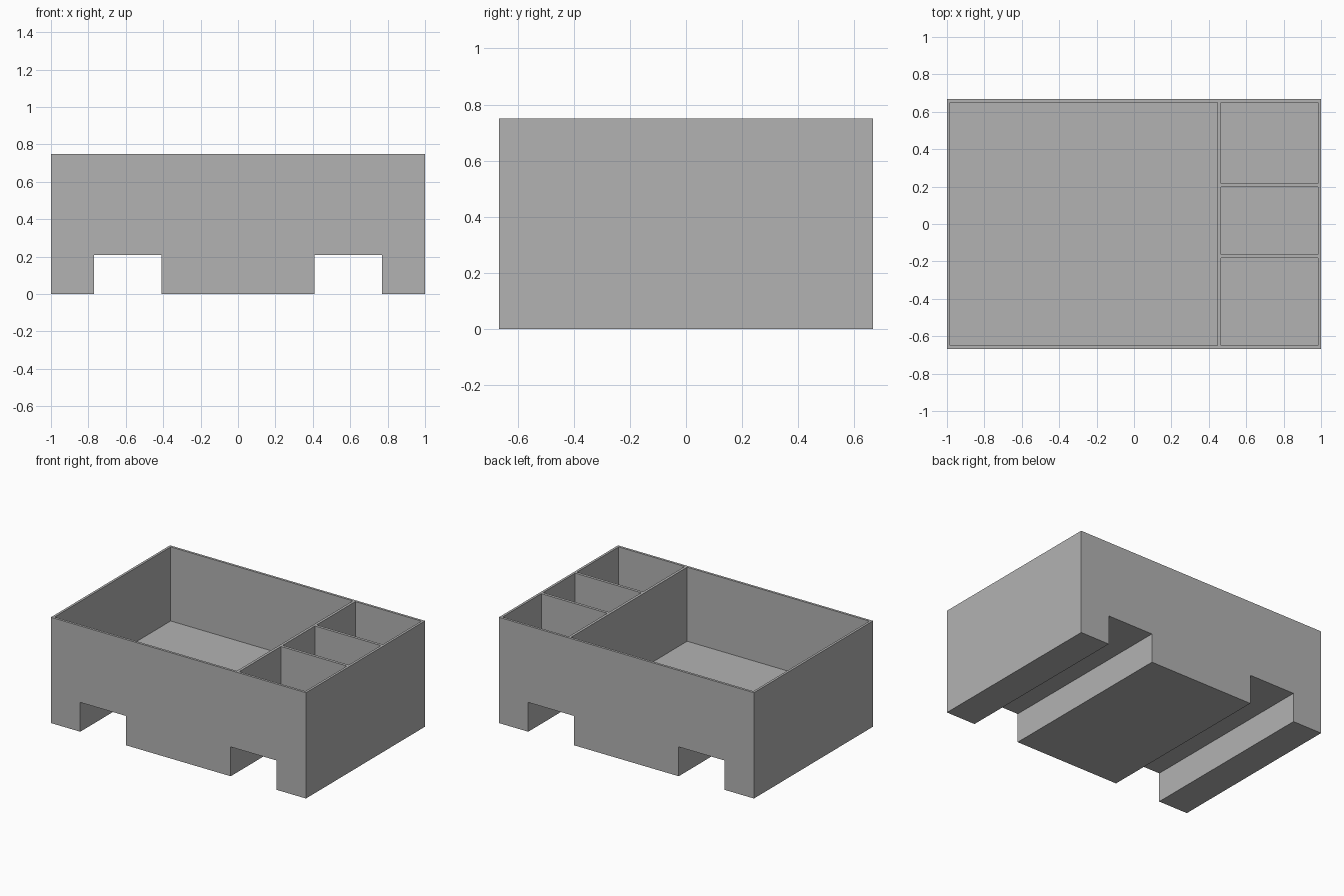
import bpy
import bmesh
from mathutils import Matrix, Vector

default = bpy.data.objects.get("Cube")
if default:
    bpy.data.objects.remove(default, do_unlink=True)

HALF_X, HALF_Y, HEIGHT = 1.0, 0.667, 0.75
WALL = 0.017
NOTCH_IN, NOTCH_OUT, NOTCH_TOP = 0.41, 0.77, 0.208
FLOOR = NOTCH_TOP + WALL

# Single flat colour
grey = bpy.data.materials.new("plain_grey")
grey.use_nodes = True
colour = (0.45, 0.45, 0.45, 1.0)
grey.diffuse_color = colour
grey.node_tree.nodes["Principled BSDF"].inputs["Base Color"].default_value = colour


def add_object(name, bm):
    bmesh.ops.recalc_face_normals(bm, faces=bm.faces)
    mesh = bpy.data.meshes.new(name)
    bm.to_mesh(mesh)
    bm.free()
    mesh.materials.append(grey)
    obj = bpy.data.objects.new(name, mesh)
    bpy.context.collection.objects.link(obj)
    return obj


def add_box(name, low, high):
    low, high = Vector(low), Vector(high)
    bm = bmesh.new()
    bmesh.ops.create_cube(bm, size=1.0, matrix=Matrix.Translation((low + high) / 2)
                          @ Matrix.Diagonal((high - low).to_4d()))
    return add_object(name, bm)


# Body: half the front outline, mirrored, extruded from front to back
half = [(NOTCH_IN, 0), (NOTCH_IN, NOTCH_TOP), (NOTCH_OUT, NOTCH_TOP),
        (NOTCH_OUT, 0), (HALF_X, 0), (HALF_X, HEIGHT)]
outline = half + [(-x, z) for x, z in reversed(half)]
bm = bmesh.new()
front = bm.faces.new([bm.verts.new((x, -HALF_Y, z)) for x, z in outline])
back = bmesh.ops.extrude_face_region(bm, geom=[front], use_keep_orig=True)
bmesh.ops.translate(bm, vec=(0, 2 * HALF_Y, 0),
                    verts=[v for v in back["geom"] if isinstance(v, bmesh.types.BMVert)])
body = add_object("tray_body", bm)

# Compartments: one large bay and a column of three small bays
IN_X, IN_Y = HALF_X - WALL, HALF_Y - WALL
bays = [(-IN_X, 0.446, -IN_Y, IN_Y)]
bays += [(0.465, IN_X, y0, y1)
         for y0, y1 in ((-IN_Y, -0.183), (-0.163, 0.197), (0.217, IN_Y))]

for x0, x1, y0, y1 in bays:
    cutter = add_box("bay_cutter", (x0, y0, FLOOR), (x1, y1, HEIGHT + 0.1))
    cutter.hide_render = True
    cut = body.modifiers.new("bay", 'BOOLEAN')
    cut.operation = 'DIFFERENCE'
    cut.solver = 'EXACT'
    cut.object = cutter
    bpy.context.view_layer.objects.active = body
    bpy.ops.object.modifier_apply(modifier=cut.name)
    bpy.data.objects.remove(cutter, do_unlink=True)
